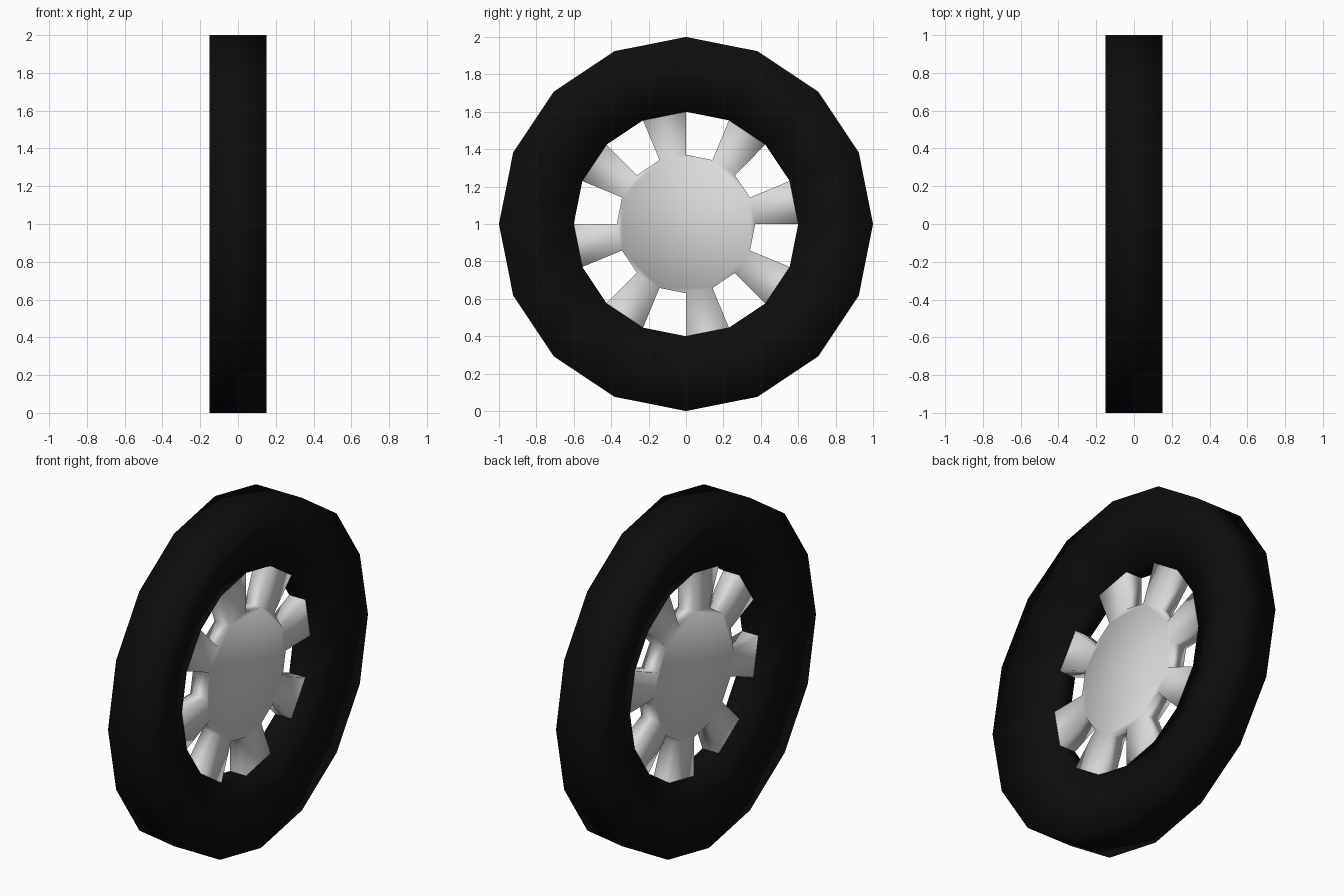
import bpy, bmesh, math

if "Cube" in bpy.data.objects:
    bpy.data.objects.remove(bpy.data.objects["Cube"])

SIDES = 16
RIM_X = 0.053      # half thickness of the hub disc and the tyre's inner edge


def material(name, rgb):
    m = bpy.data.materials.new(name)
    m.diffuse_color = (*rgb, 1)
    m.use_nodes = True
    m.node_tree.nodes["Principled BSDF"].inputs["Base Color"].default_value = m.diffuse_color
    return m


def ring(bm, x, r):
    """Ring of vertices around the x axis at wheel height."""
    return [bm.verts.new((x, r * math.cos(2 * math.pi * k / SIDES),
                          1 + r * math.sin(2 * math.pi * k / SIDES)))
            for k in range(SIDES)]


def finish(bm, name, mat):
    bmesh.ops.recalc_face_normals(bm, faces=bm.faces)
    for f in bm.faces:
        f.smooth = True
    me = bpy.data.meshes.new(name)
    bm.to_mesh(me)
    bm.free()
    me.materials.append(mat)
    ob = bpy.data.objects.new(name, me)
    bpy.context.collection.objects.link(ob)
    return ob


black = material("tyre black", (0.004, 0.004, 0.004))
grey = material("hub grey", (0.7, 0.7, 0.7))

# Tyre: wide tread, side walls sloping in to a narrow inner edge
bm = bmesh.new()
profile = [(0.15, 1.0), (0.15 * -1, 1.0), (-RIM_X, 0.6), (RIM_X, 0.6)]
rings = [ring(bm, x, r) for x, r in profile]
for i in range(4):
    a, b = rings[i], rings[(i + 1) % 4]
    for k in range(SIDES):
        n = (k + 1) % SIDES
        bm.faces.new((a[k], a[n], b[n], b[k]))
finish(bm, "tyre", black)

# Hub disc with a flat spoke on every other side
bm = bmesh.new()
hub_r, hub_l = ring(bm, RIM_X, 0.37), ring(bm, -RIM_X, 0.37)
tip_r, tip_l = ring(bm, RIM_X, 0.6), ring(bm, -RIM_X, 0.6)
bm.faces.new(hub_r)
bm.faces.new(hub_l[::-1])
for k in range(SIDES):
    n = (k + 1) % SIDES
    if k % 2 == 0:
        # spoke faces and its two edges
        bm.faces.new((hub_r[k], tip_r[k], tip_r[n], hub_r[n]))
        bm.faces.new((hub_l[n], tip_l[n], tip_l[k], hub_l[k]))
        for j in (k, n):
            bm.faces.new((hub_r[j], tip_r[j], tip_l[j], hub_l[j]))
    else:
        # hub wall in the gap
        bm.faces.new((hub_r[k], hub_r[n], hub_l[n], hub_l[k]))
finish(bm, "hub_and_spokes", grey)
